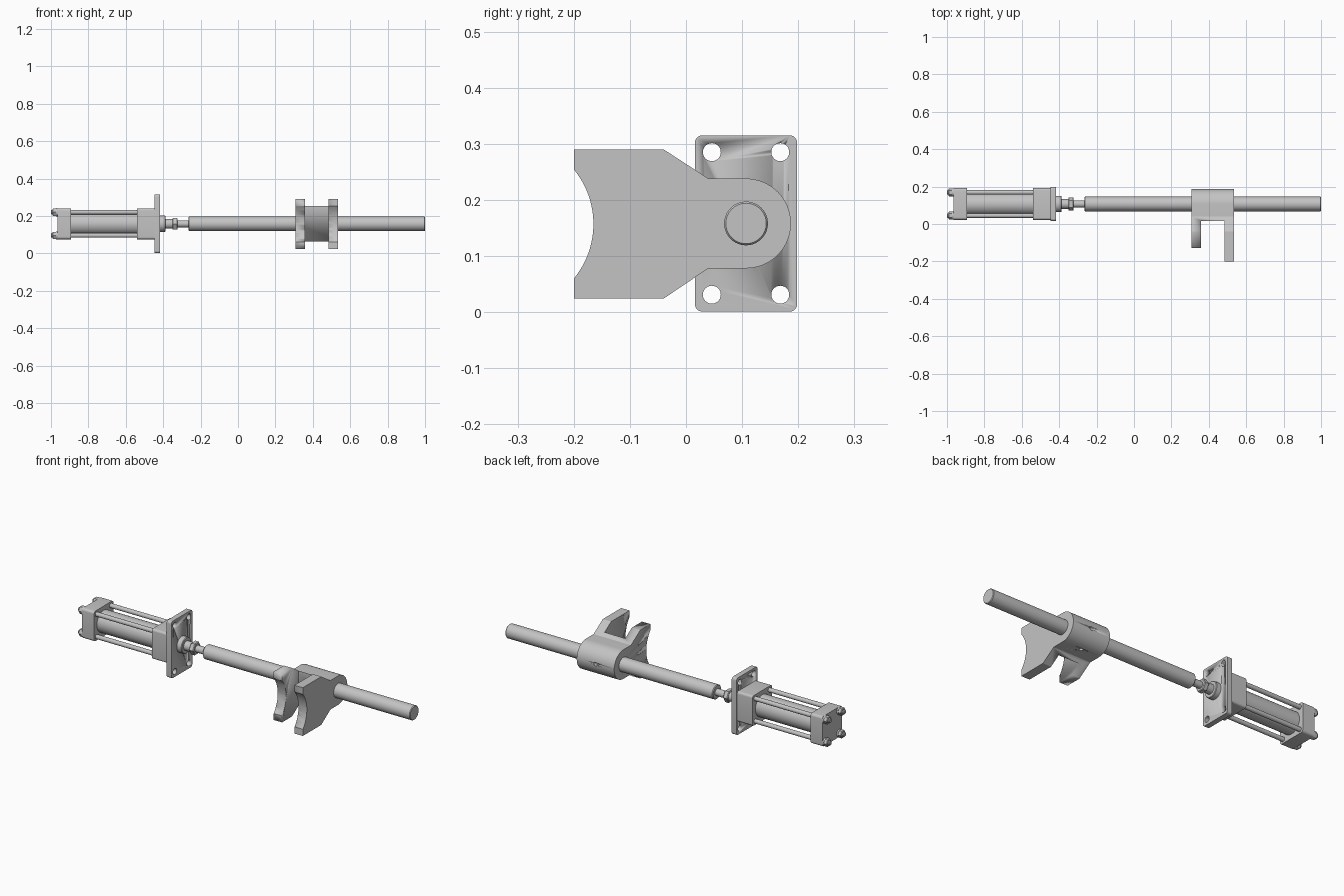
import bpy, bmesh, math
from mathutils import Vector

if "Cube" in bpy.data.objects:
    bpy.data.objects.remove(bpy.data.objects["Cube"])

CY, CZ = 0.107, 0.158          # common axis of cylinder and rod
steel = bpy.data.materials.new("steel grey")
steel.diffuse_color = (0.55, 0.55, 0.55, 1)
steel.use_nodes = True
steel.node_tree.nodes["Principled BSDF"].inputs["Base Color"].default_value = steel.diffuse_color


def finish(name, bm, smooth=True):
    bmesh.ops.recalc_face_normals(bm, faces=bm.faces)
    me = bpy.data.meshes.new(name)
    bm.to_mesh(me)
    bm.free()
    me.materials.append(steel)
    ob = bpy.data.objects.new(name, me)
    bpy.context.collection.objects.link(ob)
    if smooth:
        bpy.ops.object.select_all(action='DESELECT')
        ob.select_set(True)
        bpy.context.view_layer.objects.active = ob
        bpy.ops.object.shade_smooth_by_angle(angle=math.radians(30))
    return ob


def prism(name, pts, x0, x1):
    """Extrude a (y, z) outline along x."""
    bm = bmesh.new()
    f = bm.faces.new([bm.verts.new((x0, y, z)) for y, z in pts])
    r = bmesh.ops.extrude_face_region(bm, geom=[f])
    vs = [g for g in r['geom'] if isinstance(g, bmesh.types.BMVert)]
    bmesh.ops.translate(bm, verts=vs, vec=(x1 - x0, 0, 0))
    return finish(name, bm)


def turned(name, prof, y=CY, z=CZ, n=48):
    """Turn an (x, radius) profile around an axis parallel to x."""
    bm = bmesh.new()
    rings = []
    for x, r in prof:
        rings.append([bm.verts.new((x, y + r * math.cos(2 * math.pi * i / n),
                                    z + r * math.sin(2 * math.pi * i / n))) for i in range(n)])
    for a, b in zip(rings, rings[1:]):
        for i in range(n):
            j = (i + 1) % n
            bm.faces.new((a[i], a[j], b[j], b[i]))
    bm.faces.new(rings[0])
    bm.faces.new(rings[-1])
    return finish(name, bm)


def arc(cy, cz, r, a0, a1, n):
    return [(cy + r * math.cos(math.radians(a0 + (a1 - a0) * i / n)),
             cz + r * math.sin(math.radians(a0 + (a1 - a0) * i / n))) for i in range(n + 1)]


def rounded(hy, hz, r):
    pts = []
    for sy, sz, a in ((1, 1, 0), (-1, 1, 90), (-1, -1, 180), (1, -1, 270)):
        pts += arc(CY + sy * (hy - r), CZ + sz * (hz - r), r, a, a + 90, 6)
    return pts


def cut(ob, cutters):
    for c in cutters:
        m = ob.modifiers.new("cut", 'BOOLEAN')
        m.operation, m.solver, m.object = 'DIFFERENCE', 'EXACT', c
        c.hide_render = True
        c.hide_viewport = True


def box(y0, y1, z0, z1):
    return [(y0, z0), (y1, z0), (y1, z1), (y0, z1)]


corners = [(sy, sz) for sy in (-1, 1) for sz in (-1, 1)]

# Mounting flange with four bolt holes
flange = prism("mounting_flange", rounded(0.091, 0.157, 0.013), -0.446, -0.417)
cut(flange, [turned("flange_hole_cutter", [(-0.5, 0.016), (-0.4, 0.016)],
                    CY + sy * 0.061, CZ + sz * 0.127, 32) for sy, sz in corners])

# Cylinder: head block, end cap, barrel
prism("head_block", rounded(0.085, 0.083, 0.012), -0.54, -0.446)
prism("end_cap", rounded(0.085, 0.083, 0.014), -0.965, -0.893)
turned("barrel", [(-0.894, 0.06), (-0.539, 0.06)])

# Tie rods with washers, nuts and projecting ends
for sy, sz in corners:
    y, z = CY + sy * 0.062, CZ + sz * 0.062
    turned("tie_rod", [(-0.9, 0.012), (-0.535, 0.012)], y, z, 24)
    turned("tie_rod_washer", [(-0.972, 0.022), (-0.964, 0.022)], y, z, 24)
    turned("tie_rod_nut", [(-0.991, 0.019), (-0.988, 0.022), (-0.971, 0.022)], y, z, 6)
    turned("tie_rod_end", [(-1.0, 0.009), (-0.997, 0.012), (-0.985, 0.012)], y, z, 24)

# Gland, piston rod and lock nut
turned("gland_boss", [(-0.418, 0.044), (-0.391, 0.044), (-0.388, 0.041)])
turned("piston_rod", [(-0.39, 0.026), (-0.35, 0.026)])
turned("lock_nut", [(-0.351, 0.032), (-0.347, 0.036), (-0.327, 0.036), (-0.323, 0.032)], n=6)
turned("rod_stud", [(-0.355, 0.019), (-0.26, 0.019)])

# Long guide rod with chamfered ends
turned("guide_rod", [(-0.265, 0.035), (-0.261, 0.039), (0.996, 0.039), (1.0, 0.036)], n=64)

# Shift fork: full side outline, then slot, short arm and set-screw holes are cut
half = math.degrees(math.asin(0.0965 / 0.153))
outline = arc(CY, CZ, 0.08, -90, 90, 32)
outline += [(0.04, CZ + 0.08), (-0.04, 0.29), (-0.2, 0.29)]
outline += arc(-0.318, 0.157, 0.153, half, -half, 24)
outline += [(-0.2, 0.024), (-0.04, 0.024), (0.04, CZ - 0.08)]
fork = prism("shift_fork", outline, 0.307, 0.535)

slot = prism("slot_cutter", box(-0.3, 0.017, -0.1, 0.4), 0.358, 0.484)
trim = prism("short_arm_cutter", box(-0.3, -0.128, -0.1, 0.4), 0.25, 0.42)
scoop = turned("short_arm_arc_cutter", [(0.25, 0.153), (0.42, 0.153)], -0.246, 0.157, 96)


def screw_cutter(name, axis):
    bm = bmesh.new()
    bmesh.ops.create_cone(bm, cap_ends=True, segments=24, radius1=0.01, radius2=0.01, depth=0.06)
    rot = Vector((0, 0, 1)).rotation_difference(Vector(axis)).to_matrix()
    bmesh.ops.rotate(bm, verts=bm.verts, matrix=rot)
    bmesh.ops.translate(bm, verts=bm.verts, vec=Vector((0.421, CY, CZ)) + Vector(axis) * 0.08)
    return finish(name, bm)


cut(fork, [slot, trim, scoop, screw_cutter("back_screw_cutter", (0, 1, 0)),
           screw_cutter("bottom_screw_cutter", (0, 0, -1))])
